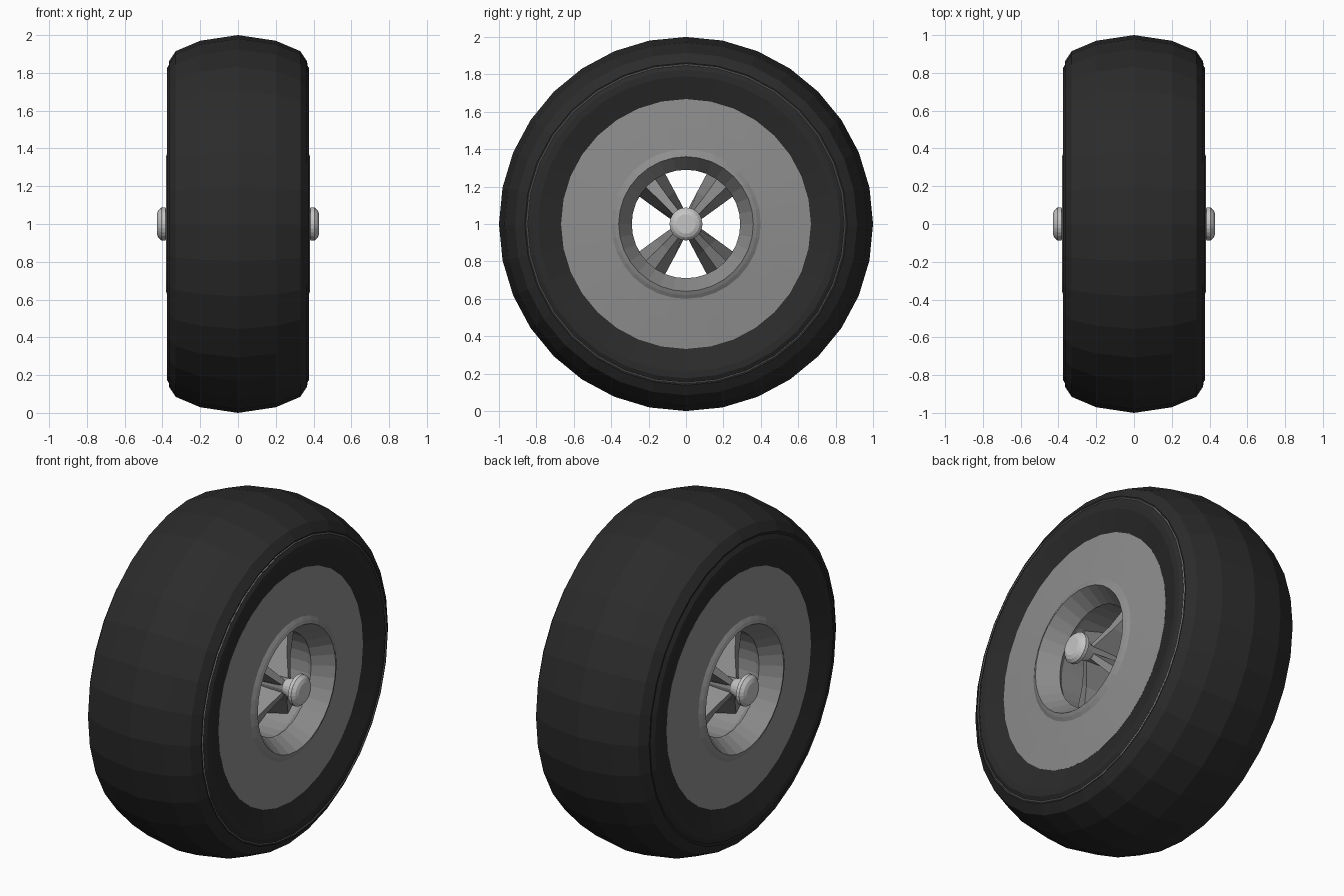
import bpy, bmesh, math
from mathutils import Vector

if "Cube" in bpy.data.objects:
    bpy.data.objects.remove(bpy.data.objects["Cube"])


def material(name, value):
    m = bpy.data.materials.new(name)
    m.diffuse_color = (value, value, value, 1)
    m.use_nodes = True
    m.node_tree.nodes["Principled BSDF"].inputs["Base Color"].default_value = m.diffuse_color
    return m


RUBBER = material("black rubber", 0.024)
STEEL = material("grey steel", 0.27)
CHROME = material("light chrome", 0.56)


def finish(name, bm, mat):
    bmesh.ops.remove_doubles(bm, verts=bm.verts, dist=1e-5)
    bmesh.ops.recalc_face_normals(bm, faces=bm.faces)
    me = bpy.data.meshes.new(name)
    bm.to_mesh(me)
    bm.free()
    ob = bpy.data.objects.new(name, me)
    bpy.context.collection.objects.link(ob)
    me.materials.append(mat)
    return ob


def mirrored(half):
    """Complete a half profile of (x, radius) points on the -x side."""
    return half + [(-x, r) for x, r in reversed(half) if x > 0]


def lathe(name, profile, mat, segments=32, closed=True):
    """Turn an (x, radius) profile about the wheel axis at z = 1."""
    bm = bmesh.new()
    vs = [bm.verts.new((x, 0, 1 + r)) for x, r in profile]
    pairs = list(zip(vs, vs[1:]))
    if closed:
        pairs.append((vs[-1], vs[0]))
    edges = [bm.edges.new(p) for p in pairs]
    bmesh.ops.spin(bm, geom=vs + edges, cent=(0, 0, 1), axis=(1, 0, 0),
                   angle=math.tau, steps=segments, use_duplicate=False)
    return finish(name, bm, mat)


# Tyre with rounded tread, shoulder groove and dished sidewall
lathe("tyre", mirrored([(0, 1.0), (0.2, 0.97), (0.33, 0.915), (0.365, 0.862),
                        (0.362, 0.85), (0.376, 0.825), (0.376, 0.79),
                        (0.34, 0.667), (0.30, 0.64)]), RUBBER)

# Thin bright line on one sidewall
lathe("sidewall_line", [(0.364, 0.855), (0.3675, 0.851), (0.366, 0.848),
                        (0.36, 0.85)], STEEL)

# Rim: disc faces, raised lip, tapered recess and barrel
lathe("rim", mirrored([(0.30, 0.668), (0.341, 0.668), (0.352, 0.52),
                       (0.36, 0.40), (0.372, 0.38), (0.38, 0.36),
                       (0.27, 0.29), (0.24, 0.31)]), STEEL)

# Axle with domed caps
lathe("axle", mirrored([(0, 0.05), (0.33, 0.045)]), STEEL, 16, closed=False)
for side, label in ((1, "right"), (-1, "left")):
    cap = [(0.32, 0), (0.32, 0.045), (0.375, 0.065), (0.385, 0.088),
           (0.405, 0.088), (0.422, 0.072), (0.43, 0.052), (0.43, 0)]
    lathe(label + "_hub_cap", [(side * x, r) for x, r in cap], CHROME, 24, closed=False)


# Spokes: ridged bars that widen from the axle to the barrel
def spoke(name, angle):
    out = Vector((0, math.sin(angle), math.cos(angle)))
    across = Vector((0, math.cos(angle), -math.sin(angle)))
    bm = bmesh.new()
    rings = []
    # radius, half width at the middle, half width at the ridge, half depth
    for r, wide, ridge, deep in ((0.03, 0.035, 0.015, 0.32),
                                 (0.17, 0.068, 0.022, 0.25),
                                 (0.31, 0.10, 0.035, 0.20)):
        section = [(0, wide), (deep, ridge), (deep, -ridge),
                   (0, -wide), (-deep, -ridge), (-deep, ridge)]
        rings.append([bm.verts.new(Vector((x, 0, 1)) + out * r + across * w)
                      for x, w in section])
    for a, b in zip(rings, rings[1:]):
        for i in range(6):
            j = (i + 1) % 6
            bm.faces.new((a[i], a[j], b[j], b[i]))
    bm.faces.new(rings[0])
    bm.faces.new(rings[-1])
    finish(name, bm, STEEL)


for i, degrees in enumerate((41, 139, 221, 319)):
    spoke(f"spoke_{i + 1}", math.radians(degrees))
